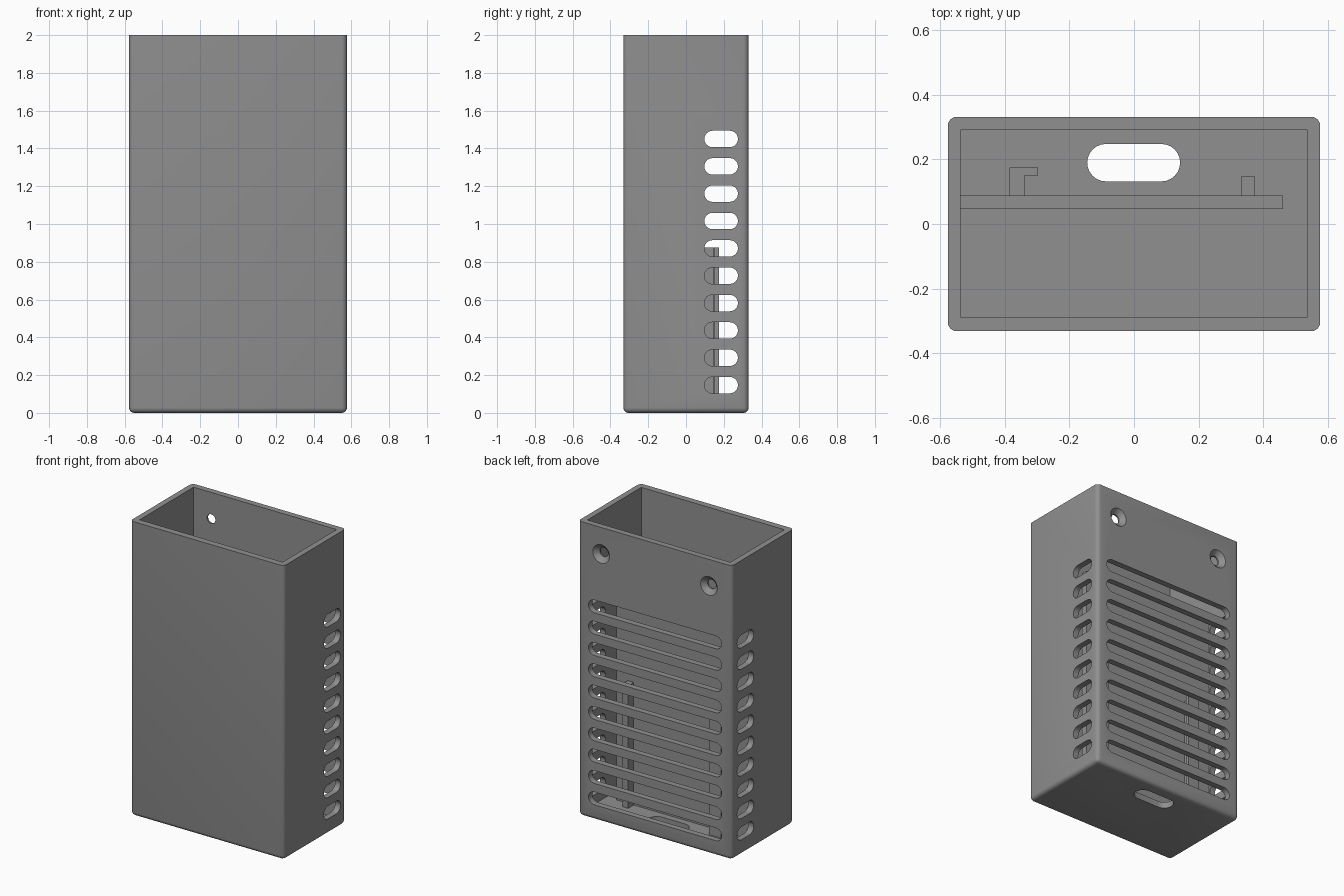
import bpy, bmesh, math
from mathutils import Matrix, Vector

if "Cube" in bpy.data.objects:
    bpy.data.objects.remove(bpy.data.objects["Cube"])

grey = bpy.data.materials.new("plain grey")
grey.diffuse_color = (0.28, 0.28, 0.28, 1)
grey.use_nodes = True
grey.node_tree.nodes["Principled BSDF"].inputs["Base Color"].default_value = grey.diffuse_color


def make(name, bm):
    bmesh.ops.recalc_face_normals(bm, faces=bm.faces)
    me = bpy.data.meshes.new(name)
    bm.to_mesh(me)
    bm.free()
    me.materials.append(grey)
    ob = bpy.data.objects.new(name, me)
    bpy.context.collection.objects.link(ob)
    return ob


def add_prism(bm, points, axis, lo, hi):
    """Extrude a 2D outline along an axis; the other two axes keep their order."""
    def place(p, d):
        c = list(p)
        c.insert("xyz".index(axis), d)
        return bm.verts.new(c)
    a = [place(p, lo) for p in points]
    b = [place(p, hi) for p in points]
    bm.faces.new(a)
    bm.faces.new(b[::-1])
    n = len(points)
    for i in range(n):
        bm.faces.new((a[i], b[i], b[(i + 1) % n], a[(i + 1) % n]))


def rect(x0, x1, y0, y1):
    return [(x0, y0), (x1, y0), (x1, y1), (x0, y1)]


def stadium(u0, u1, v, r, n=12):
    """Long rounded slot outline from u0 to u1, centred on v."""
    pts = []
    for c, start in ((u1 - r, -math.pi / 2), (u0 + r, math.pi / 2)):
        for i in range(n + 1):
            t = start + math.pi * i / n
            pts.append((c + r * math.cos(t), v + r * math.sin(t)))
    return pts


def cut(ob, bm):
    tool = make("cutter", bm)
    tool.hide_render = True
    mod = ob.modifiers.new("cut", "BOOLEAN")
    mod.operation = "DIFFERENCE"
    mod.solver = "EXACT"
    mod.object = tool
    bpy.context.view_layer.objects.active = ob
    bpy.ops.object.modifier_apply(modifier=mod.name)
    bpy.data.objects.remove(tool)


# case: box with rounded upright and bottom edges, sharp open rim
bm = bmesh.new()
add_prism(bm, rect(-0.577, 0.577, -0.332, 0.332), "z", 0, 2)
edges = [e for e in bm.edges if min(v.co.z for v in e.verts) < 1]
bmesh.ops.bevel(bm, geom=edges, offset=0.028, segments=6, profile=0.5, affect="EDGES")
case = make("case", bm)

# inner cavity
bm = bmesh.new()
add_prism(bm, rect(-0.537, 0.537, -0.288, 0.291), "z", 0.042, 2.2)
cut(case, bm)

# vent slots: through both sides and along the back
bm = bmesh.new()
for i in range(10):
    z = 0.147 + 0.1448 * i
    add_prism(bm, stadium(0.097, 0.275, z, 0.0435), "x", -0.7, 0.7)
    add_prism(bm, stadium(-0.5, 0.5, z, 0.0435), "y", 0.283, 0.4)
# cable opening in the floor
add_prism(bm, stadium(-0.145, 0.143, 0.19, 0.058), "z", -0.1, 0.1)
cut(case, bm)

# countersunk screw holes near the top of the back
bm = bmesh.new()
profile = [(0, 0.27), (0.031, 0.27), (0.031, 0.302), (0.063, 0.332), (0.063, 0.36), (0, 0.36)]
for x in (-0.405, 0.405):
    vs = [bm.verts.new((x + r, y, 1.82)) for r, y in profile]
    es = [bm.edges.new(p) for p in zip(vs, vs[1:])]
    bmesh.ops.spin(bm, geom=vs + es, cent=Vector((x, 0, 1.82)), axis=(0, 1, 0),
                   angle=2 * math.pi, steps=28)
bmesh.ops.remove_doubles(bm, verts=bm.verts, dist=0.0005)
cut(case, bm)

bpy.ops.object.select_all(action="DESELECT")
case.select_set(True)
bpy.context.view_layer.objects.active = case
bpy.ops.object.shade_smooth_by_angle(angle=math.radians(30))

# inner parts standing on the floor
hook = [(-0.385, 0.088), (-0.34, 0.088), (-0.34, 0.15), (-0.297, 0.15),
        (-0.297, 0.175), (-0.385, 0.175)]
for name, outline, top in (
        ("divider", rect(-0.537, 0.462, 0.047, 0.088), 1.52),
        ("hooked_rail", hook, 0.875),
        ("straight_rail", rect(0.331, 0.375, 0.088, 0.147), 0.875)):
    bm = bmesh.new()
    add_prism(bm, outline, "z", 0.042, top)
    make(name, bm)
